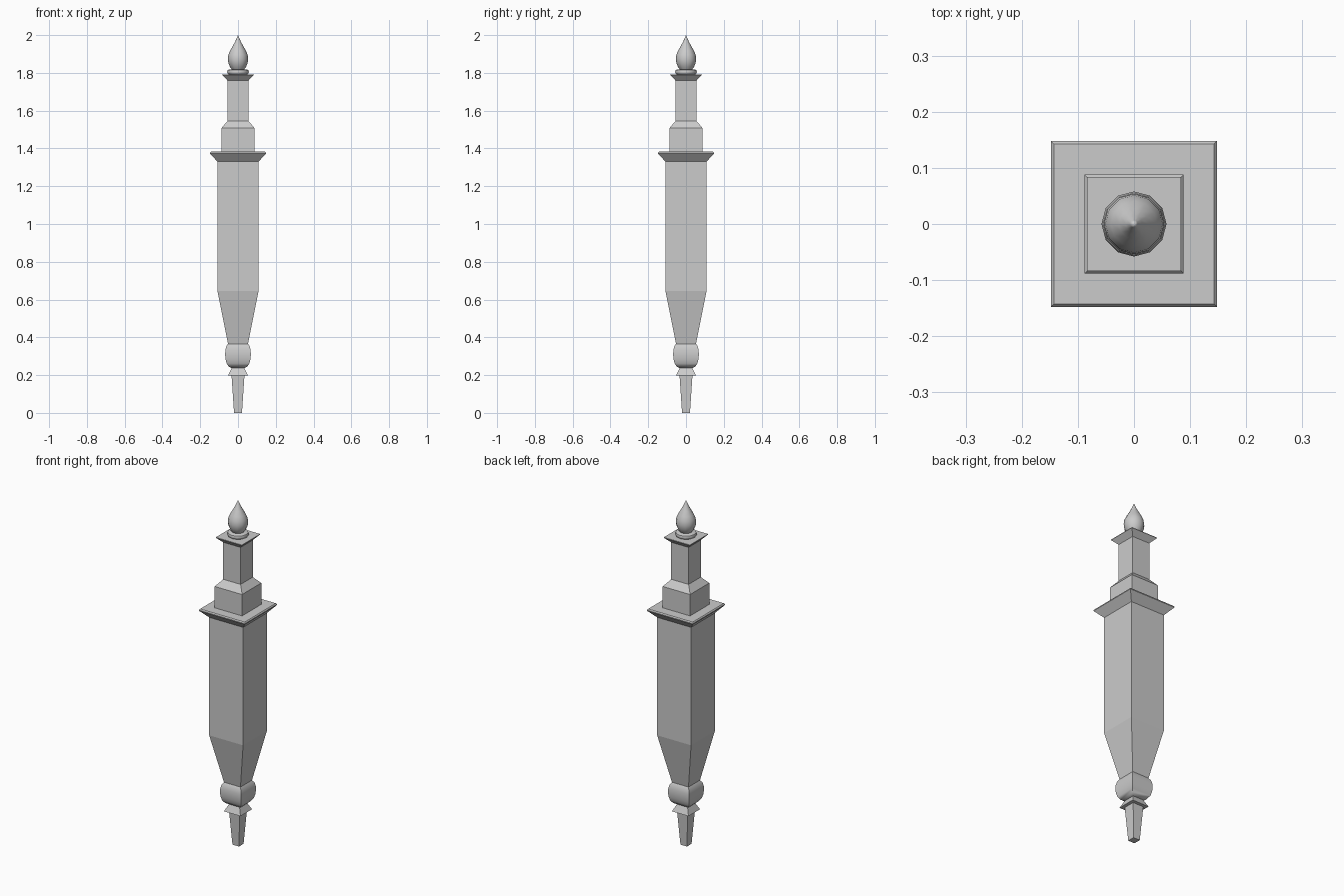
import bpy, bmesh, math

if "Cube" in bpy.data.objects:
    bpy.data.objects.remove(bpy.data.objects["Cube"])


def loft(name, profile, sides, smooth=False):
    """Stack regular rings (half width, z); four sides gives an axis-aligned square."""
    bm = bmesh.new()
    scale = math.sqrt(2) if sides == 4 else 1.0
    phase = math.pi / sides if sides == 4 else math.pi / 2
    rings = []
    for r, z in profile:
        count = 1 if r == 0 else sides
        rings.append([bm.verts.new((r * scale * math.cos(phase + i * math.tau / sides),
                                    r * scale * math.sin(phase + i * math.tau / sides), z))
                      for i in range(count)])
    for a, b in zip(rings, rings[1:]):
        for i in range(sides):
            j = (i + 1) % sides
            if len(b) == 1:
                bm.faces.new((a[i], a[j], b[0]))
            else:
                bm.faces.new((a[i], a[j], b[j], b[i]))
    for ring in (rings[0], rings[-1]):
        if len(ring) > 1:
            bm.faces.new(ring)
    bmesh.ops.recalc_face_normals(bm, faces=bm.faces)
    mesh = bpy.data.meshes.new(name)
    bm.to_mesh(mesh)
    bm.free()
    obj = bpy.data.objects.new(name, mesh)
    bpy.context.collection.objects.link(obj)
    if smooth:
        bpy.ops.object.select_all(action='DESELECT')
        obj.select_set(True)
        bpy.context.view_layer.objects.active = obj
        bpy.ops.object.shade_smooth_by_angle(angle=math.radians(40))
    return obj


# Tapered foot and flared collar
loft("foot", [(0.021, 0), (0.034, 0.197)], 4)
loft("foot_collar", [(0.053, 0.197), (0.034, 0.237)], 4)

# Square-section bulb
bulb = [(0.034, 0.237), (0.049, 0.245), (0.060, 0.262), (0.066, 0.284), (0.068, 0.308),
        (0.067, 0.332), (0.062, 0.352), (0.053, 0.366)]
loft("bulb", bulb, 4, True)

# Main shaft with tapered lower end
loft("shaft", [(0.053, 0.366), (0.109, 0.645), (0.109, 1.33)], 4)

# Wide cornice
loft("cornice", [(0.109, 1.33), (0.148, 1.373), (0.148, 1.377), (0.143, 1.383)], 4)

# Stepped upper block and neck
loft("upper_block", [(0.088, 1.38), (0.088, 1.507), (0.056, 1.545)], 4)
loft("neck", [(0.056, 1.545), (0.056, 1.762)], 4)
loft("neck_cap", [(0.056, 1.76), (0.084, 1.789), (0.084, 1.792)], 4)

# Round finial: base ring and teardrop
loft("finial_ring", [(0.047, 1.791), (0.055, 1.796), (0.058, 1.805), (0.055, 1.814),
                     (0.044, 1.819)], 12, True)
drop = [(0.030, 1.815), (0.042, 1.831), (0.051, 1.852), (0.054, 1.873), (0.051, 1.896),
        (0.041, 1.919), (0.027, 1.943), (0.015, 1.966), (0.007, 1.984), (0, 2.0)]
loft("finial_drop", drop, 12, True)
